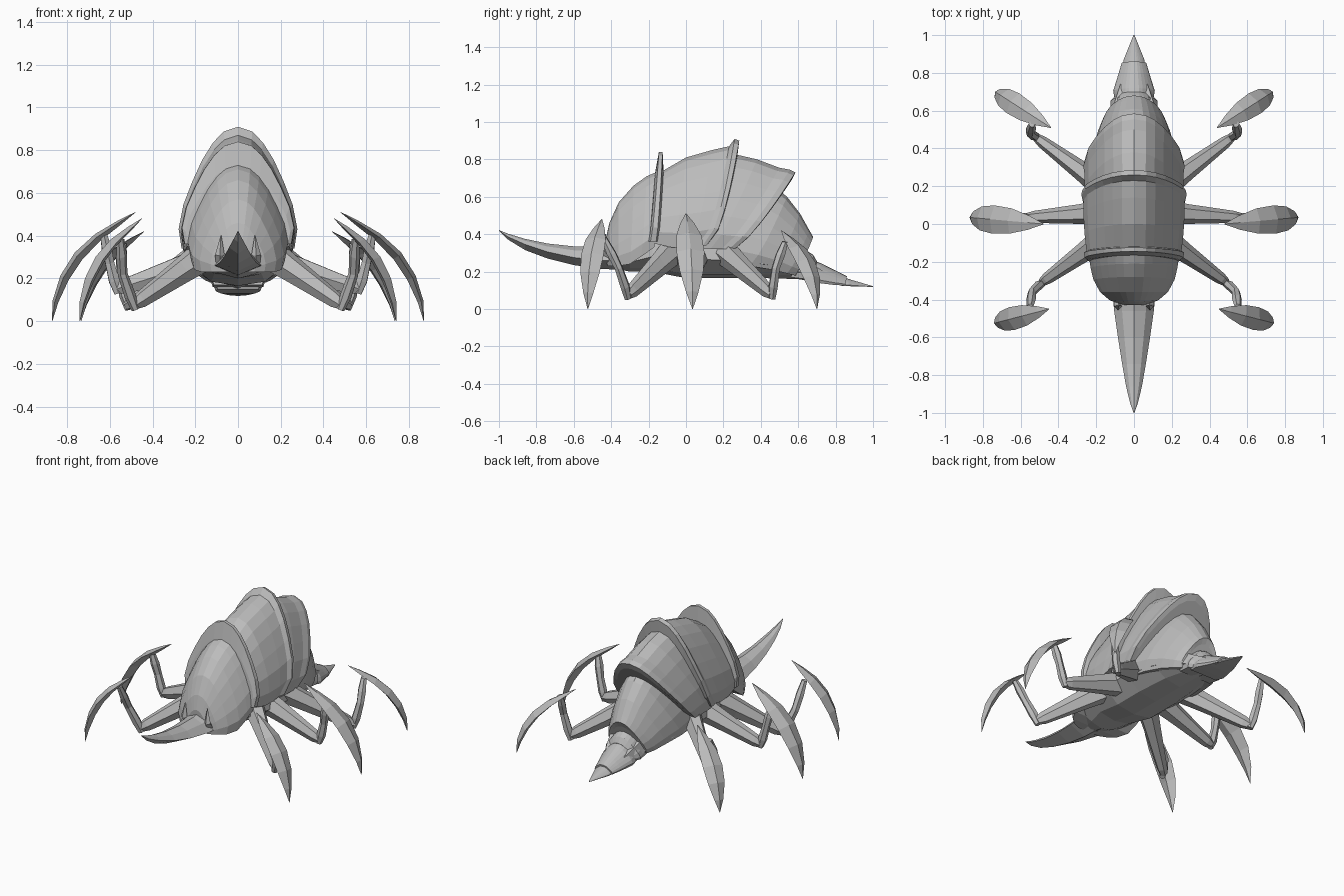
import bpy, bmesh, math
from mathutils import Vector

grey = bpy.data.materials.new("shell grey")
grey.diffuse_color = (0.5, 0.5, 0.5, 1)


def loft(name, rings, mirror=False):
    """Skin a list of equal-length closed rings and cap both ends."""
    bm = bmesh.new()
    rows = [[bm.verts.new(p) for p in ring] for ring in rings]
    n = len(rows[0])
    for a, b in zip(rows, rows[1:]):
        for i in range(n):
            j = (i + 1) % n
            bm.faces.new((a[i], a[j], b[j], b[i]))
    bm.faces.new(rows[0])
    bm.faces.new(rows[-1][::-1])
    bmesh.ops.remove_doubles(bm, verts=bm.verts, dist=0.0005)
    bmesh.ops.recalc_face_normals(bm, faces=bm.faces)
    mesh = bpy.data.meshes.new(name)
    bm.to_mesh(mesh)
    bm.free()
    mesh.materials.append(grey)
    ob = bpy.data.objects.new(name, mesh)
    bpy.context.collection.objects.link(ob)
    if mirror:
        ob.modifiers.new("mirror", 'MIRROR').use_mirror_merge = False
    return ob


# Half of the pointed arch: (height fraction, width fraction)
ARCH = [(0, 0.95), (0.16, 1), (0.36, 0.92), (0.55, 0.77), (0.73, 0.6), (0.87, 0.42), (0.96, 0.24)]


def arch(yt, zt, yb, zb, w, bow=0.7):
    """Slanted arch from a low point (yb, zb) to a crest (yt, zt)."""
    half = ARCH + [(1, 0)]
    pts = [(k, f) for f, k in half] + [(-k, f) for f, k in ARCH[::-1]]
    return [Vector((w * k, yb + (yt - yb) * f ** bow, zb + (zt - zb) * f)) for k, f in pts]


def shell(name, rows, bow=0.7):
    return loft(name, [arch(*r, bow) for r in rows])


# Armour plates, front to back: crest y, crest z, foot y, foot z, half width
shell("head_shell", [
    (-0.43, 0.37, -0.42, 0.23, 0.08), (-0.41, 0.46, -0.40, 0.23, 0.13),
    (-0.36, 0.57, -0.36, 0.23, 0.18), (-0.28, 0.66, -0.30, 0.24, 0.215),
    (-0.21, 0.71, -0.24, 0.28, 0.23), (-0.14, 0.74, -0.17, 0.33, 0.24)])
shell("neck_collar", [
    (-0.165, 0.73, -0.20, 0.36, 0.245), (-0.145, 0.84, -0.19, 0.36, 0.262),
    (-0.125, 0.84, -0.16, 0.36, 0.265), (-0.12, 0.74, -0.15, 0.36, 0.25)])
shell("middle_shell", [
    (-0.13, 0.735, -0.17, 0.35, 0.25), (0.0, 0.81, -0.08, 0.33, 0.262),
    (0.14, 0.85, 0.0, 0.33, 0.268), (0.23, 0.87, 0.06, 0.34, 0.268),
    (0.26, 0.91, 0.09, 0.34, 0.278), (0.285, 0.90, 0.11, 0.34, 0.276),
    (0.275, 0.82, 0.11, 0.34, 0.25)], 0.55)
shell("back_shell", [
    (0.25, 0.83, 0.08, 0.32, 0.255), (0.38, 0.80, 0.13, 0.32, 0.262),
    (0.50, 0.755, 0.19, 0.32, 0.262), (0.555, 0.745, 0.23, 0.32, 0.268),
    (0.585, 0.73, 0.26, 0.32, 0.262), (0.565, 0.69, 0.26, 0.32, 0.24)], 0.8)
shell("rump_shell", [
    (0.47, 0.66, 0.2, 0.25, 0.225), (0.54, 0.60, 0.34, 0.23, 0.22),
    (0.61, 0.51, 0.46, 0.21, 0.19), (0.66, 0.42, 0.54, 0.19, 0.16),
    (0.68, 0.385, 0.58, 0.18, 0.135), (0.66, 0.35, 0.59, 0.18, 0.12)], 0.8)

# Overlapping tail plates ending in a spike
shell("tail_plate", [
    (0.60, 0.34, 0.56, 0.17, 0.12), (0.68, 0.29, 0.64, 0.16, 0.125),
    (0.70, 0.255, 0.67, 0.155, 0.10)])
shell("tail_middle", [
    (0.66, 0.27, 0.64, 0.15, 0.10), (0.72, 0.245, 0.70, 0.14, 0.11),
    (0.80, 0.205, 0.78, 0.13, 0.085), (0.86, 0.175, 0.85, 0.125, 0.065)])
shell("tail_spike", [
    (0.83, 0.175, 0.82, 0.125, 0.06), (0.87, 0.16, 0.87, 0.122, 0.055),
    (1.0, 0.122, 1.0, 0.118, 0.003)])

# Faceted belly: y, keel z, side z, top z, half width
belly = []
for y, zk, zs, zt, w in [(-0.40, 0.22, 0.25, 0.30, 0.08), (-0.30, 0.20, 0.25, 0.34, 0.14),
                         (-0.18, 0.20, 0.28, 0.38, 0.20), (0.0, 0.165, 0.27, 0.38, 0.23),
                         (0.2, 0.165, 0.26, 0.38, 0.23), (0.42, 0.165, 0.24, 0.38, 0.20),
                         (0.6, 0.16, 0.2, 0.28, 0.13), (0.74, 0.135, 0.15, 0.2, 0.08)]:
    belly.append([Vector(p) for p in ((0, y, zk), (w * 0.55, y, zk + 0.02), (w, y, zs), (w * 0.9, y, zt),
                                      (-w * 0.9, y, zt), (-w, y, zs), (-w * 0.55, y, zk + 0.02))])
loft("belly", belly)

# Upturned horn: y, top z, side z, bottom z, half width
horn = []
for y, zt, zs, zb, w in [(-0.36, 0.35, 0.26, 0.21, 0.115), (-0.46, 0.335, 0.26, 0.215, 0.105),
                         (-0.60, 0.335, 0.275, 0.235, 0.085), (-0.74, 0.35, 0.305, 0.27, 0.063),
                         (-0.86, 0.375, 0.345, 0.315, 0.042), (-0.95, 0.402, 0.385, 0.37, 0.02),
                         (-1.0, 0.422, 0.42, 0.418, 0.002)]:
    m = (zt * 0.65 + zs * 0.35)
    horn.append([Vector(p) for p in ((0, y, zt), (w * 0.6, y, m), (w, y, zs),
                                     (0, y, zb), (-w, y, zs), (-w * 0.6, y, m))])
loft("horn", horn)


def limb(name, path, across, sides=6):
    """Sweep along (point, half width, half thickness), width lying on a fixed axis."""
    rings = []
    for i, (p, w, h) in enumerate(path):
        a, b = path[max(i - 1, 0)][0], path[min(i + 1, len(path) - 1)][0]
        up = across.cross((Vector(b) - Vector(a)).normalized()).normalized()
        rings.append([Vector(p) + across * w * math.cos(k * math.tau / sides)
                      + up * h * math.sin(k * math.tau / sides) for k in range(sides)])
    return loft(name, rings, mirror=True)


def horizontal_across(a, b):
    d = Vector((b[0] - a[0], b[1] - a[1], 0)).normalized()
    return Vector((-d.y, d.x, 0))


# Small cheek spikes beside the horn
limb("cheek_spike", [((0.08, -0.40, 0.26), 0.025, 0.025), ((0.085, -0.435, 0.31), 0.022, 0.022),
                     ((0.08, -0.43, 0.40), 0.002, 0.002)], Vector((1, 0, 0)), 4)

# Legs: hip, foot joint, shin bend, shin top, blade root, blade tip, blade rise
LEGS = {
    "front": ((0.17, -0.08, 0.30), (0.49, -0.31, 0.075), (0.54, -0.36, 0.22),
              (0.55, -0.44, 0.38), (0.45, -0.45, 0.48), (0.74, -0.525, 0.0), 0.062),
    "middle": ((0.17, 0.06, 0.28), (0.57, 0.035, 0.15), (0.60, 0.03, 0.27),
               (0.63, 0.01, 0.41), (0.48, 0.0, 0.51), (0.87, 0.035, 0.0), 0.075),
    "rear": ((0.17, 0.20, 0.31), (0.52, 0.46, 0.075), (0.55, 0.48, 0.22),
             (0.54, 0.53, 0.36), (0.44, 0.51, 0.42), (0.735, 0.70, 0.0), 0.062),
}
# Blade outline: (outward fraction, height fraction, width fraction, half thickness)
BLADE = [(0, 1, 0.03, 0.001), (0.2, 0.9, 0.5, 0.012), (0.45, 0.77, 0.9, 0.02), (0.68, 0.6, 1, 0.024),
         (0.85, 0.4, 0.85, 0.022), (0.96, 0.18, 0.45, 0.014), (1, 0, 0.02, 0.001)]
for side, (hip, foot, bend, top, root, tip, wide) in LEGS.items():
    hip_v, foot_v = Vector(hip), Vector(foot)
    ax = horizontal_across(hip, foot)
    limb(side + "_thigh", [(hip_v, 0.065, 0.075), (hip_v.lerp(foot_v, 0.3), 0.052, 0.062),
                           (hip_v.lerp(foot_v, 0.9), 0.032, 0.04), (foot_v, 0.022, 0.025)], ax)
    limb(side + "_shin", [(foot_v + Vector((-0.01, 0, -0.02)), 0.018, 0.02),
                          (foot_v.lerp(Vector(bend), 0.3), 0.025, 0.028),
                          (bend, 0.022, 0.024), (Vector(bend).lerp(Vector(top), 0.5), 0.028, 0.026),
                          (top, 0.018, 0.018)], ax)
    r, t = Vector(root), Vector(tip)
    blade = [((r.x + (t.x - r.x) * u, r.y + (t.y - r.y) * u, r.z * v), wide * w, h) for u, v, w, h in BLADE]
    limb(side + "_blade", blade, horizontal_across(root, tip), 4)
